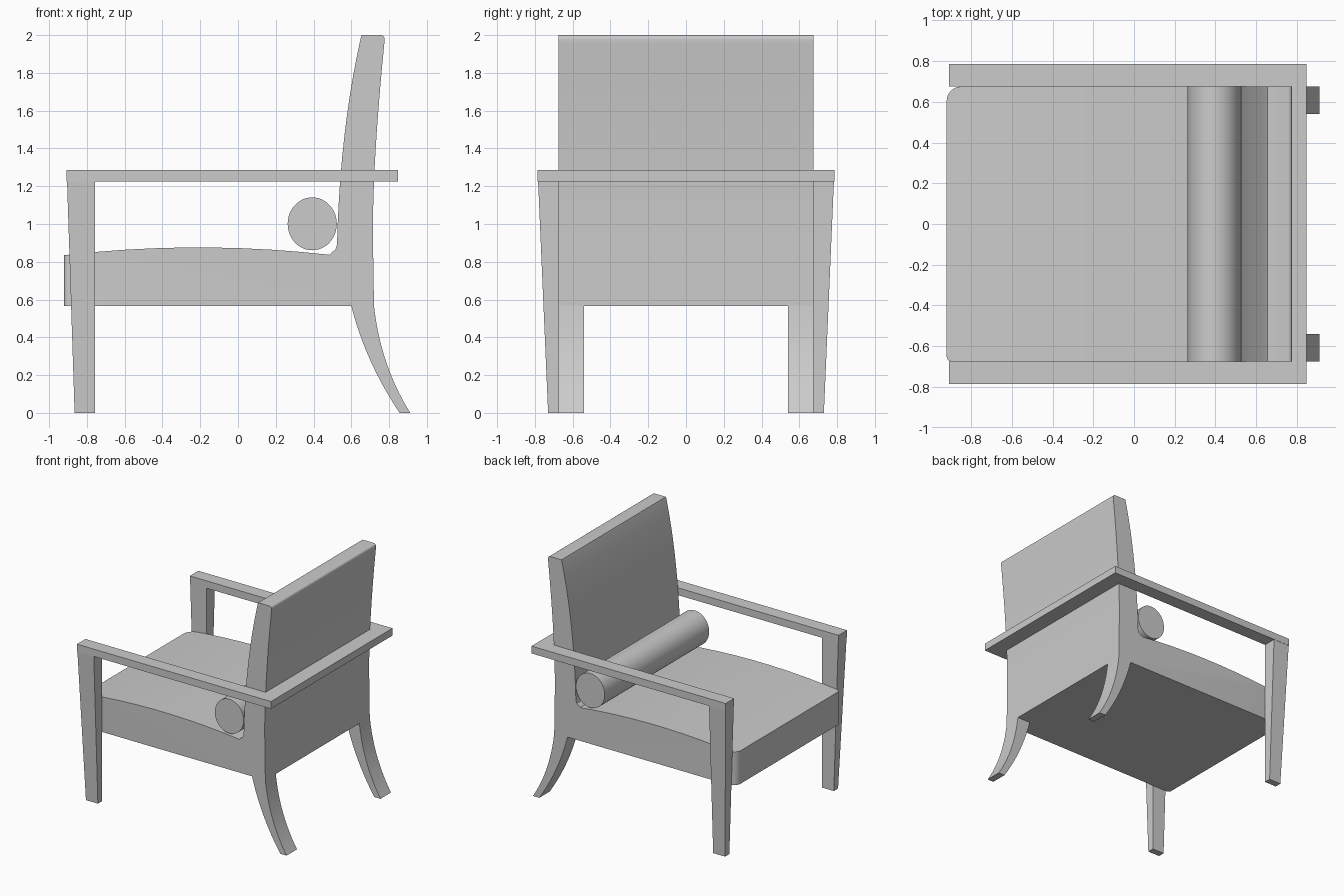
import bpy, bmesh, math
from mathutils import Vector

cube = bpy.data.objects.get("Cube")
if cube:
    bpy.data.objects.remove(cube, do_unlink=True)

grey = bpy.data.materials.new("light grey")
grey.use_nodes = True
grey.diffuse_color = (0.6, 0.6, 0.6, 1)
grey.node_tree.nodes["Principled BSDF"].inputs["Base Color"].default_value = (0.6, 0.6, 0.6, 1)

HALF = 0.675      # half width of seat and back
UNDER = 0.565     # underside of the seat
RAIL = 1.225      # underside of the arm rail


def curve(a, b, c, n=10):
    """Points on a quadratic curve from a to c, pulled towards b."""
    a, b, c = Vector(a), Vector(b), Vector(c)
    return [tuple(a * (1 - t) ** 2 + b * 2 * t * (1 - t) + c * t * t)
            for t in (i / n for i in range(n + 1))]


def prism(points, low, high, axis="y"):
    """Extrude a flat outline along y (outline in xz) or z (outline in xy)."""
    bm = bmesh.new()
    place = (lambda p, d: (p[0], d, p[1])) if axis == "y" else (lambda p, d: (p[0], p[1], d))
    face = bm.faces.new([bm.verts.new(place(p, low)) for p in points])
    new = bmesh.ops.extrude_face_region(bm, geom=[face])["geom"]
    move = Vector(place((0, 0), high - low))
    bmesh.ops.translate(bm, vec=move, verts=[v for v in new if isinstance(v, bmesh.types.BMVert)])
    return bm


def finish(bm, name):
    bmesh.ops.recalc_face_normals(bm, faces=bm.faces)
    mesh = bpy.data.meshes.new(name)
    bm.to_mesh(mesh)
    bm.free()
    mesh.materials.append(grey)
    obj = bpy.data.objects.new(name, mesh)
    bpy.context.collection.objects.link(obj)
    bpy.ops.object.select_all(action="DESELECT")
    obj.select_set(True)
    bpy.context.view_layer.objects.active = obj
    bpy.ops.object.shade_smooth_by_angle(angle=math.radians(32))
    return obj


# Seat and back: one side outline with a crowned seat and a raked back
outline = [(-0.92, UNDER)]
outline += curve((-0.92, 0.835), (-0.22, 0.916), (0.485, 0.837), 9)
outline += [(0.5, 0.853), (0.515, 0.862)]
outline += curve((0.524, 0.89), (0.54, 1.5), (0.65, 1.985))
outline += [(0.655, 2.0)]
outline += curve((0.755, 2.0), (0.777, 2.0), (0.776, 1.975), 4)
outline += curve((0.774, 1.95), (0.714, 1.35), (0.714, 0.95))
outline += [(0.72, UNDER)]
body = prism(outline, -HALF, HALF)

# Round the upright front corners, one more than the other
for side, radius in ((1, 0.07), (-1, 0.025)):
    corner = [e for e in body.edges
              if all(v.co.x < -0.919 and v.co.y * side > HALF - 0.001 for v in e.verts)]
    bmesh.ops.bevel(body, geom=corner, offset=radius, segments=6, profile=0.5, affect="EDGES")
finish(body, "seat_and_back")

# Bolster cushion lying against the back
bolster = [(0.393 + 0.13 * math.cos(a), 1.001 + 0.14 * math.sin(a))
           for a in (math.tau * i / 48 for i in range(48))]
finish(prism(bolster, -HALF, HALF), "bolster")

# Arm rail running round the sides and behind the back
rail = [(-0.908, -0.785), (0.848, -0.785), (0.848, 0.785), (-0.908, 0.785),
        (-0.908, HALF), (0.717, HALF), (0.717, -HALF), (-0.908, -HALF)]
finish(prism(rail, RAIL, 1.285, "z"), "arm_rail")

# Legs: splayed curves at the rear, tapered posts at the front
rear = curve((0.72, UNDER), (0.755, 0.25), (0.912, 0))
rear += curve((0.855, 0), (0.675, 0.27), (0.6, UNDER))
front = [(-0.865, 0), (-0.757, 0), (-0.757, RAIL), (-0.905, RAIL)]
for side, word in ((1, "left"), (-1, "right")):
    finish(prism(rear, *sorted((side * 0.54, side * HALF))), "rear_leg_" + word)
    leg = prism(front, *sorted((side * HALF, side * 0.783)))
    for v in leg.verts:
        if v.co.z < 0.01 and abs(v.co.y) > 0.7:
            v.co.y = side * 0.73
    finish(leg, "front_leg_" + word)
